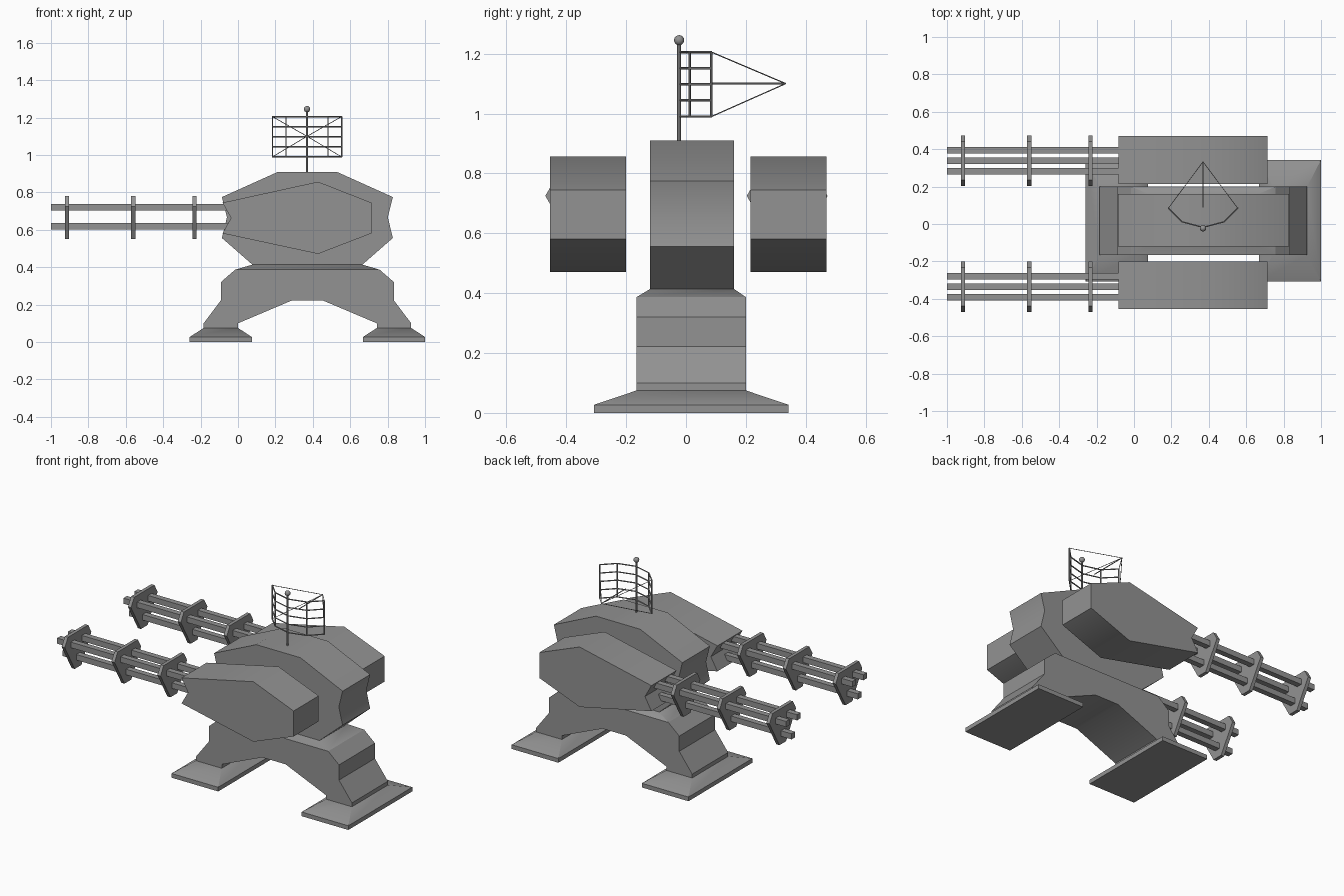
import bpy, bmesh, math
from mathutils import Vector

if "Cube" in bpy.data.objects:
    bpy.data.objects.remove(bpy.data.objects["Cube"])

grey = bpy.data.materials.new("armour_grey")
grey.diffuse_color = (0.29, 0.29, 0.29, 1)
grey.use_nodes = True
grey.node_tree.nodes["Principled BSDF"].inputs["Base Color"].default_value = grey.diffuse_color
XC = 0.371   # centre of the body along x
YC = 0.018   # centre of the body along y


def finish(name, bm):
    bmesh.ops.recalc_face_normals(bm, faces=bm.faces)
    mesh = bpy.data.meshes.new(name)
    bm.to_mesh(mesh)
    bm.free()
    mesh.materials.append(grey)
    ob = bpy.data.objects.new(name, mesh)
    bpy.context.collection.objects.link(ob)
    bpy.ops.object.select_all(action='DESELECT')
    ob.select_set(True)
    bpy.context.view_layer.objects.active = ob
    bpy.ops.object.shade_smooth_by_angle(angle=math.radians(35))
    return ob


def prism(bm, pts, offset):
    """Extrude a closed outline of 3D points along an offset."""
    face = bm.faces.new([bm.verts.new(p) for p in pts])
    new = bmesh.ops.extrude_face_region(bm, geom=[face], use_keep_orig=True)["geom"]
    bmesh.ops.translate(bm, vec=offset,
                        verts=[v for v in new if isinstance(v, bmesh.types.BMVert)])


def side_profile(name, xz, y0, y1):
    bm = bmesh.new()
    prism(bm, [(x, y0, z) for x, z in xz], (0, y1 - y0, 0))
    return finish(name, bm)


def loft(name, rects):
    """Stack of rectangles (x0, x1, y0, y1, z) joined into a solid."""
    bm = bmesh.new()
    rings = [[bm.verts.new(p) for p in ((a, c, z), (b, c, z), (b, d, z), (a, d, z))]
             for a, b, c, d, z in rects]
    for lo, hi in zip(rings, rings[1:]):
        for i in range(4):
            j = (i + 1) % 4
            bm.faces.new((lo[i], lo[j], hi[j], hi[i]))
    bm.faces.new(rings[0])
    bm.faces.new(rings[-1])
    return finish(name, bm)


def rod(bm, a, b, r, sides=6):
    a, b = Vector(a), Vector(b)
    d = b - a
    m = d.to_track_quat('Z', 'Y').to_matrix().to_4x4()
    m.translation = (a + b) / 2
    bmesh.ops.create_cone(bm, cap_ends=True, segments=sides, radius1=r, radius2=r,
                          depth=d.length, matrix=m)


def mirrored(half):
    """Mirror an outline about the body centre, given as offsets from it."""
    return [(XC + x, z) for x, z in half] + [(XC - x, z) for x, z in reversed(half)]


# Central body
side_profile("body", mirrored([(0.157, 0.91), (0.457, 0.775), (0.43, 0.667),
                               (0.457, 0.556), (0.292, 0.412)]), -0.12, 0.16)

# Arched legs, sloped saddle and feet
side_profile("legs", mirrored([(0.386, 0.387), (0.463, 0.32), (0.463, 0.222), (0.555, 0.1),
                               (0.555, 0.075), (0.371, 0.075), (0.371, 0.1), (0.083, 0.222)]),
             -0.165, 0.2)
loft("saddle", [(-0.015, 0.757, -0.165, 0.2, 0.387), (0.079, 0.663, -0.12, 0.16, 0.414)])
for name, s in (("left_foot", -1), ("right_foot", 1)):
    c = XC + s * 0.463
    loft(name, [(c - 0.166, c + 0.166, YC - 0.325, YC + 0.325, 0),
                (c - 0.166, c + 0.166, YC - 0.325, YC + 0.325, 0.027),
                (c - 0.092, c + 0.092, -0.165, 0.2, 0.075)])

# Weapon pods with barrel clusters
pod = [(-0.083, 0.745), (0.428, 0.857), (0.714, 0.745), (0.714, 0.581),
       (0.428, 0.471), (-0.083, 0.581), (-0.037, 0.663)]
clamp = [(-0.103, 0.78), (0.103, 0.78), (0.135, 0.725), (0.034, 0.55),
         (-0.034, 0.55), (-0.135, 0.725)]
for side, y0, y1, yc in (("front", -0.455, -0.2, -0.335), ("back", 0.215, 0.47, 0.338)):
    side_profile(side + "_pod", pod, y0, y1)
    bm = bmesh.new()
    for dy, z in ((-0.056, 0.72), (0.056, 0.72), (0, 0.619)):
        h = 0.018
        prism(bm, [(-1, yc + dy + a * h, z + b * h)
                   for a, b in ((-1, -1), (1, -1), (1, 1), (-1, 1))], (1.0, 0, 0))
    finish(side + "_barrels", bm)
    bm = bmesh.new()
    for x in (-0.925, -0.571, -0.244):
        prism(bm, [(x, yc + dy, z) for dy, z in clamp], (0.022, 0, 0))
    finish(side + "_barrel_clamps", bm)

# Antenna mast with ball tip
bm = bmesh.new()
rod(bm, (0.369, -0.023, 0.9), (0.369, -0.023, 1.24), 0.0065, 8)
finish("antenna_mast", bm)
bm = bmesh.new()
bmesh.ops.create_uvsphere(bm, u_segments=12, v_segments=8, radius=0.017)
bmesh.ops.translate(bm, verts=bm.verts, vec=(0.369, -0.023, 1.245))
finish("antenna_ball", bm)

# Curved antenna grid
arc = [(0.369 + x, y) for x, y in ((-0.185, 0.085), (-0.112, 0.012), (0, -0.018),
                                   (0.112, 0.012), (0.185, 0.085))]
levels = [0.99 + 0.0538 * i for i in range(5)]
bm = bmesh.new()
for z in levels:
    for a, b in zip(arc, arc[1:]):
        rod(bm, (*a, z), (*b, z), 0.004)
for i in (0, 1, 3, 4):
    rod(bm, (*arc[i], levels[0]), (*arc[i], levels[-1]), 0.004)
finish("antenna_grid", bm)

# Thin struts meeting at the antenna focus
focus = (0.369, 0.333, 1.1)
bm = bmesh.new()
for i in (0, 4):
    for z in (levels[0], levels[-1]):
        rod(bm, (*arc[i], z), focus, 0.002)
rod(bm, (0.369, 0.088, 1.1), focus, 0.003)
finish("antenna_struts", bm)
